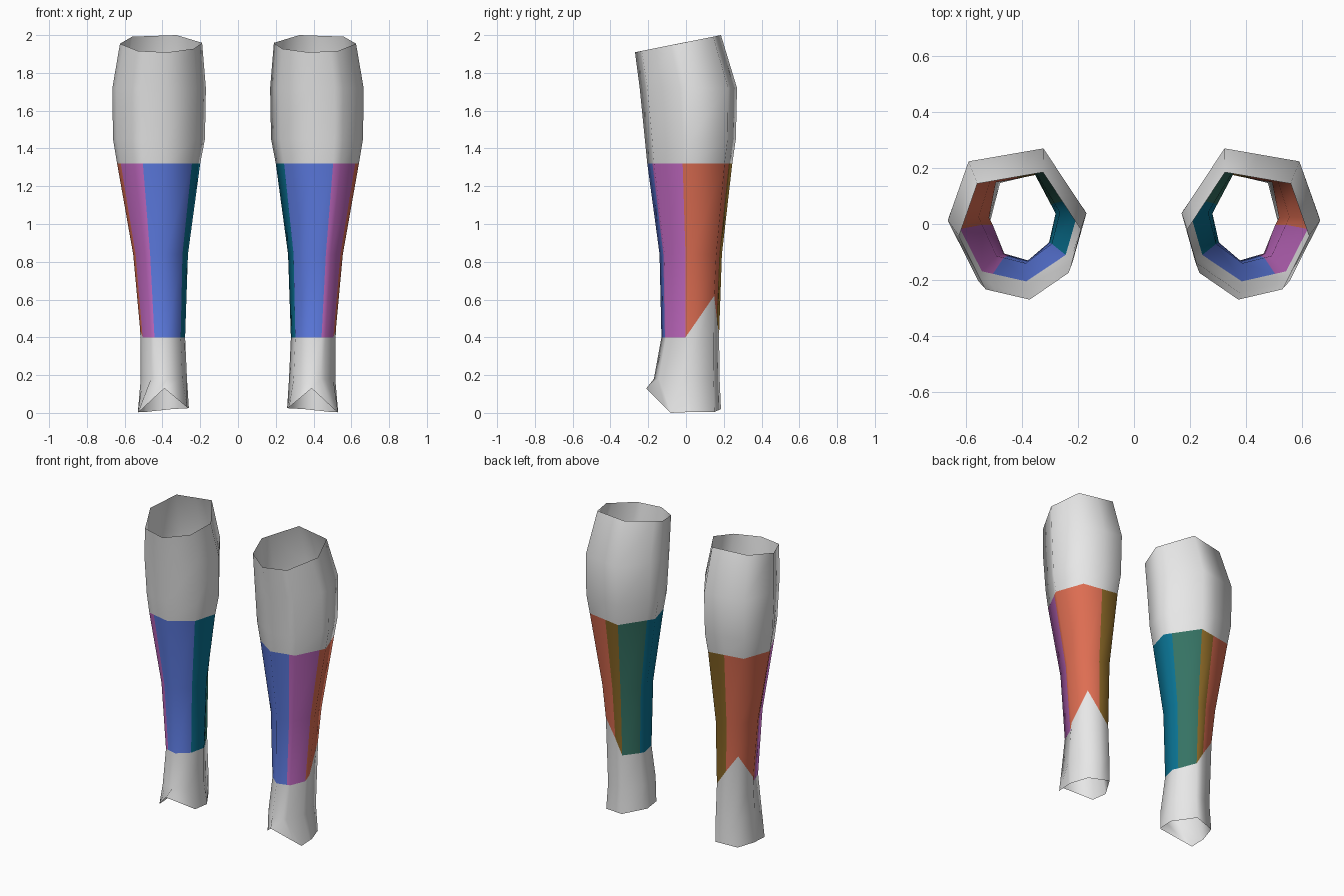
import bpy

cube = bpy.data.objects.get("Cube")
if cube:
    bpy.data.objects.remove(cube, do_unlink=True)


def material(name, rgb):
    m = bpy.data.materials.new(name)
    m.use_nodes = True
    m.diffuse_color = (*rgb, 1)
    bsdf = m.node_tree.nodes["Principled BSDF"]
    bsdf.inputs["Base Color"].default_value = (*rgb, 1)
    bsdf.inputs["Roughness"].default_value = 0.8
    return m


GREY, BLUE, PURPLE, ORANGE, OLIVE, GREEN, TEAL = range(7)
mats = [
    material("light grey", (0.80, 0.80, 0.80)),
    material("blue", (0.11, 0.20, 0.76)),
    material("purple", (0.53, 0.14, 0.53)),
    material("orange", (0.73, 0.155, 0.085)),
    material("olive", (0.26, 0.14, 0.02)),
    material("dark green", (0.036, 0.17, 0.126)),
    material("teal", (0.003, 0.17, 0.29)),
]

# Seven-sided cross-section in a unit box (0 = inner side / front),
# going from inner back over the outer side and the front
SECTION = [(0.31, 1), (0.85, 0.91), (1, 0.5), (0.78, 0.08),
           (0.42, 0), (0.10, 0.21), (0, 0.55)]

# Leg envelope: height, inner x, outer x, front y, back y
ENVELOPE = [
    (2.00, 0.190, 0.625, -0.270, 0.185),
    (1.72, 0.170, 0.665, -0.245, 0.270),
    (1.45, 0.175, 0.662, -0.218, 0.264),
    (1.32, 0.200, 0.640, -0.205, 0.245),
    (0.84, 0.265, 0.555, -0.140, 0.190),
    (0.60, 0.275, 0.530, -0.125, 0.175),
    (0.40, 0.280, 0.515, -0.130, 0.175),
    (0.18, 0.270, 0.515, -0.170, 0.178),
]

# Open lower rim, with a notch raised over the instep
RIM = [(0.35, 0.185, 0.02), (0.49, 0.15, 0.005), (0.53, 0.03, 0.005),
       (0.53, -0.08, 0.0), (0.39, -0.21, 0.13), (0.27, -0.07, 0.03),
       (0.26, 0.04, 0.025)]

# Columns around the section (corner number + fraction along the side),
# each with the colour of the panel that follows it
COLUMNS = [(0, OLIVE), (0.45, ORANGE), (1, ORANGE), (2, ORANGE),
           (2.2, PURPLE), (3, PURPLE), (3.25, BLUE), (4, BLUE),
           (5, TEAL), (6, TEAL), (6.22, GREEN)]


def along(points, t):
    """Point on a closed polygon at corner number + fraction."""
    i = int(t)
    f = t - i
    a, b = points[i % 7], points[(i + 1) % 7]
    return [p + (q - p) * f for p, q in zip(a, b)]


def envelope(z):
    for hi, lo in zip(ENVELOPE, ENVELOPE[1:]):
        if z >= lo[0]:
            f = (z - lo[0]) / (hi[0] - lo[0])
            return [l + (h - l) * f for h, l in zip(hi, lo)][1:]
    return ENVELOPE[-1][1:]


def surface(t, z):
    u, v = along(SECTION, t)
    x0, x1, y0, y1 = envelope(z)
    return (x0 + (x1 - x0) * u, y0 + (y1 - y0) * v, z)


def panel_bottom(t):
    """Lower edge of the panels, peaking at the outer back corner."""
    if t < 1:
        return 0.41 + 0.21 * t
    return 0.40 + 0.22 * max(0, (2.2 - t) / 1.2)


def top_rim(t):
    x, y, _ = surface(t, 2.0)
    return (x, y, 1.963 + 0.2 * y)


def make_leg(name, side):
    rings = [lambda t: top_rim(t)]
    rings += [lambda t, z=z: surface(t, z) for z in (1.72, 1.45, 1.32, 0.84)]
    rings += [lambda t: surface(t, panel_bottom(t)),
              lambda t: surface(t, 0.18),
              lambda t: along(RIM, t)]
    n = len(COLUMNS)
    verts, faces, colours = [], [], []
    for ring in rings:
        for t, _ in COLUMNS:
            x, y, z = ring(t)
            verts.append((side * x, y, z))
    for r in range(len(rings) - 1):
        for c in range(n):
            d = (c + 1) % n
            quad = [r * n + c, r * n + d, (r + 1) * n + d, (r + 1) * n + c]
            faces.append(quad if side > 0 else quad[::-1])
            # Coloured panels lie between the calf and the ankle
            colours.append(COLUMNS[c][1] if r in (3, 4) else GREY)
    mesh = bpy.data.meshes.new(name)
    mesh.from_pydata(verts, [], faces)
    for m in mats:
        mesh.materials.append(m)
    for poly, colour in zip(mesh.polygons, colours):
        poly.material_index = colour
        poly.use_smooth = True
    # Outward normals
    mid = mesh.polygons[0]
    if mid.normal.y < 0:
        mesh.flip_normals()
    mesh.update()
    obj = bpy.data.objects.new(name, mesh)
    bpy.context.collection.objects.link(obj)
    return obj


make_leg("left_lower_leg", 1)
make_leg("right_lower_leg", -1)
